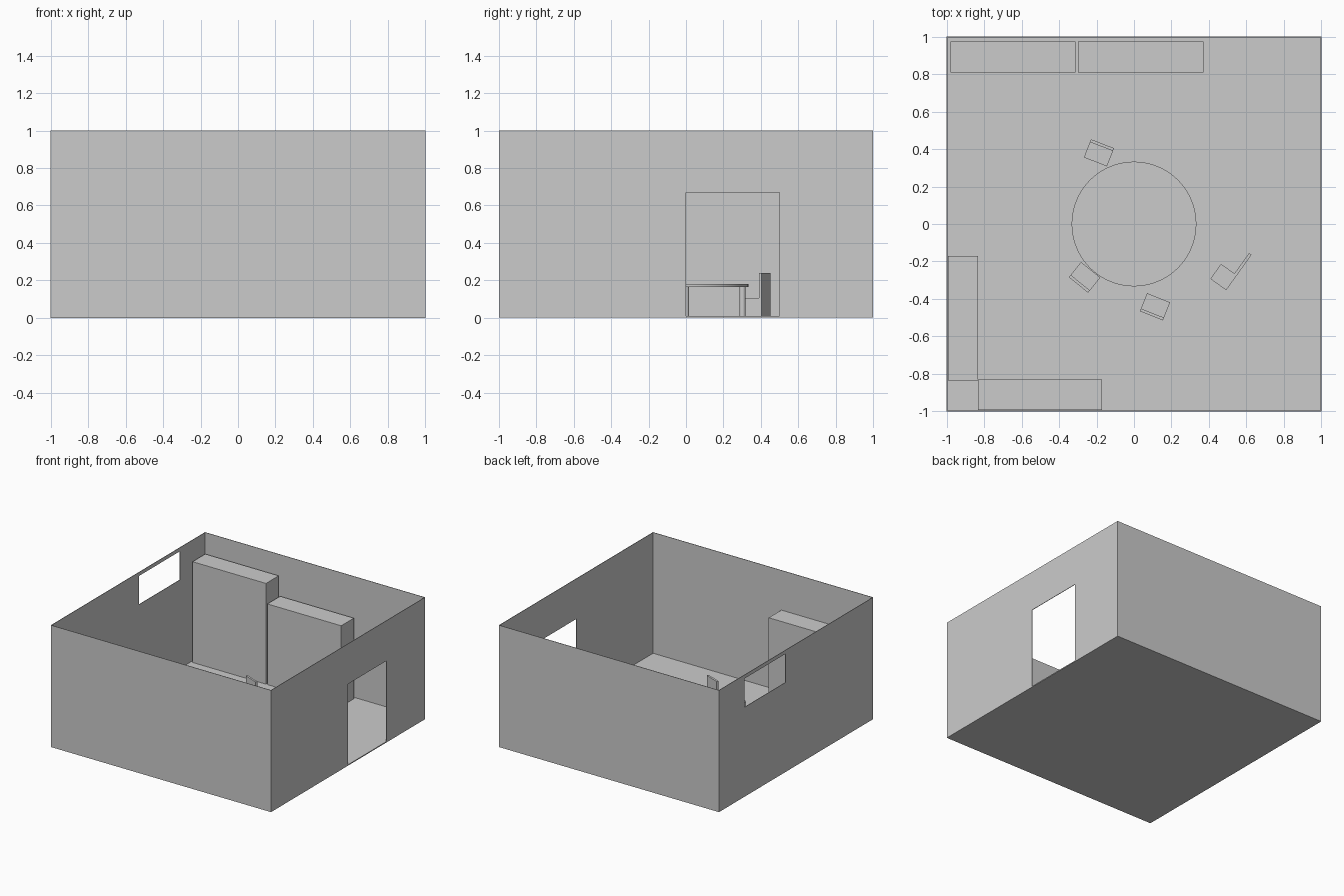
import bpy
from math import atan2, cos, sin, pi
from mathutils import Matrix, Vector

if "Cube" in bpy.data.objects:
    bpy.data.objects.remove(bpy.data.objects["Cube"])

FLOOR = 0.008   # floor top
T = 0.004       # wall thickness


def box(name, lo, hi, matrix=None):
    """Axis-aligned box from two corners, optionally placed by a matrix."""
    lo, hi = Vector(lo), Vector(hi)
    bpy.ops.mesh.primitive_cube_add(size=1)
    ob = bpy.context.object
    ob.name = name
    ob.data.transform(Matrix.Translation((lo + hi) / 2) @ Matrix.Diagonal((*(hi - lo), 1)))
    if matrix is not None:
        ob.matrix_world = matrix
    return ob


def cylinder(name, radius, z0, z1, x=0, y=0, sides=64):
    bpy.ops.mesh.primitive_cylinder_add(vertices=sides, radius=radius, depth=z1 - z0,
                                        location=(x, y, (z0 + z1) / 2))
    ob = bpy.context.object
    ob.name = name
    bpy.ops.object.shade_smooth_by_angle()
    return ob


def cut(target, lo, hi):
    """Cut a box-shaped opening through a wall."""
    cutter = box("opening_cutter", lo, hi)
    cutter.hide_render = True
    mod = target.modifiers.new("opening", 'BOOLEAN')
    mod.operation = 'DIFFERENCE'
    mod.solver = 'EXACT'
    mod.object = cutter
    bpy.context.view_layer.objects.active = target
    bpy.ops.object.modifier_apply(modifier=mod.name)
    bpy.data.objects.remove(cutter)


def chair(name, matrix):
    """Block chair; local +y is the backrest side, z = 0 the base."""
    w = 0.066
    box(name + "_seat", (-w, -0.052, 0), (w, 0.036, 0.098), matrix)
    box(name + "_back", (-w, 0.036, 0), (w, 0.052, 0.232), matrix)


# Floor and open-topped walls
box("floor", (-1, -1, 0), (1, 1, FLOOR))
box("front_wall", (-1, -1, FLOOR), (1, -1 + T, 1))
box("back_wall", (-1, 1 - T, FLOOR), (1, 1, 1))
left_wall = box("left_wall", (-1, -1 + T, FLOOR), (-1 + T, 1 - T, 1))
right_wall = box("right_wall", (1 - T, -1 + T, FLOOR), (1, 1 - T, 1))

# Window and doorway
cut(left_wall, (-1.1, 0.14, 0.735), (-0.9, 0.67, 0.97))
cut(right_wall, (0.9, 0, -0.1), (1.1, 0.5, 0.67))

# Cabinets along the walls
box("tall_cabinet", (-0.98, 0.81, FLOOR), (-0.313, 0.975, 0.835))
box("medium_cabinet", (-0.30, 0.81, FLOOR), (0.37, 0.975, 0.67))
box("low_cabinet", (-0.994, -0.835, FLOOR), (-0.833, -0.17, 0.50))
box("corner_cabinet", (-0.833, -0.994, FLOOR), (-0.17, -0.83, 0.675))

# Round table
cylinder("table_top", 0.333, 0.165, 0.18)
for i in range(4):
    a = i * pi / 2
    cylinder("table_leg_%d" % (i + 1), 0.0167, FLOOR, 0.165, 0.302 * cos(a), 0.302 * sin(a), 32)

# Upright chairs: centre and the direction their backs face
for i, (x, y, dx, dy) in enumerate([(-0.187, 0.38, 0.36, 0.93),
                                    (-0.264, -0.285, -0.63, -0.78),
                                    (0.112, -0.442, -0.37, -0.93)]):
    turn = Matrix.Rotation(atan2(dy, dx) - pi / 2, 4, 'Z')
    chair("chair_%d" % (i + 1), Matrix.Translation((x, y, FLOOR)) @ turn)

# Chair fallen on its side: its up axis lies on the floor
up = Vector((0.58, 0.81, 0)).normalized()
back = Vector((up.y, -up.x, 0))
fallen = Matrix((back.cross(up), back, up)).transposed().to_4x4()
chair("fallen_chair", Matrix.Translation((0.45, -0.323, FLOOR + 0.066)) @ fallen)
